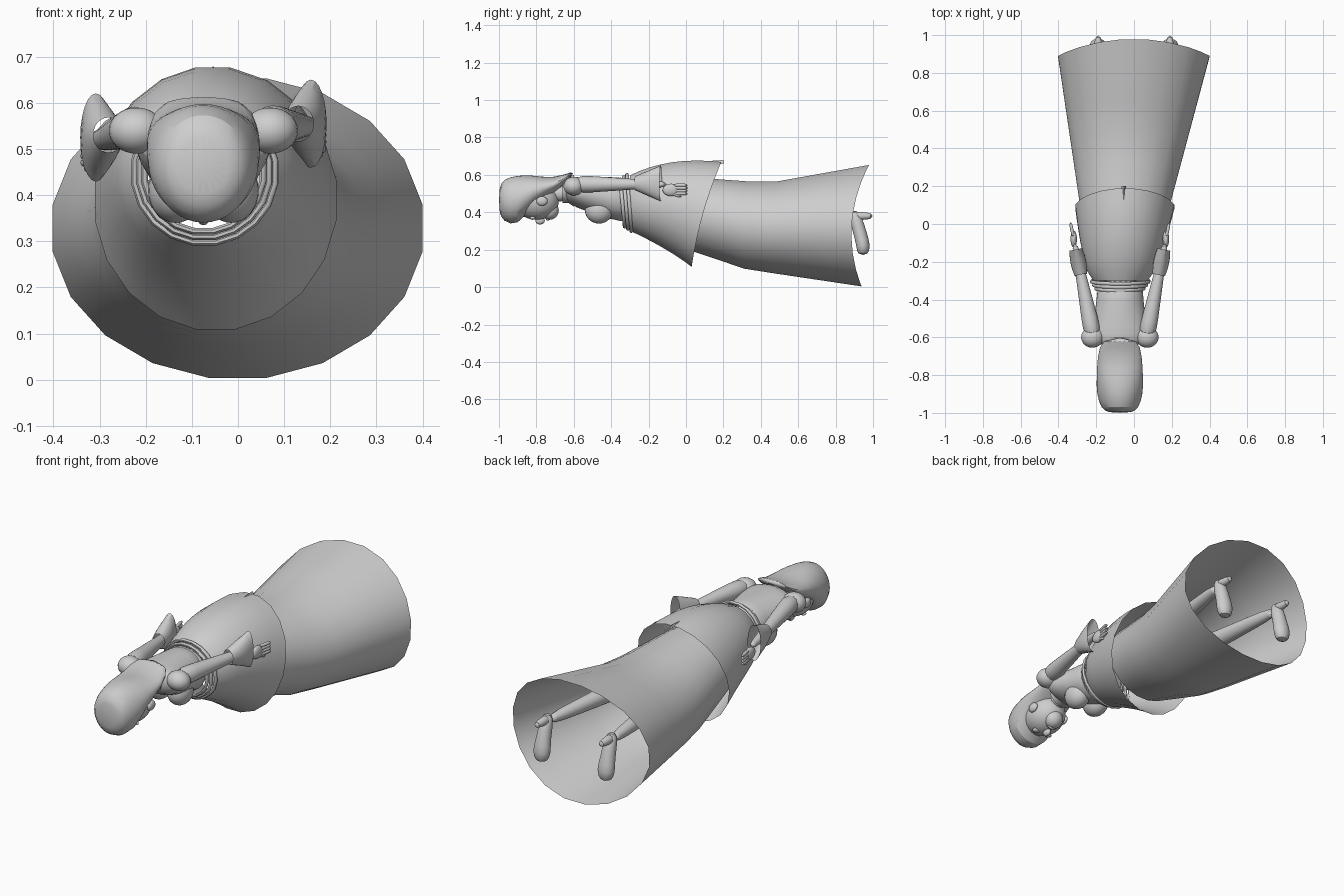
import bpy, bmesh, math
from mathutils import Vector

cube = bpy.data.objects.get("Cube")
if cube:
    bpy.data.objects.remove(cube, do_unlink=True)

grey = bpy.data.materials.new("plain grey")
grey.use_nodes = True
grey.diffuse_color = (0.62, 0.62, 0.62, 1)
grey.node_tree.nodes["Principled BSDF"].inputs["Base Color"].default_value = grey.diffuse_color


def centre(y):
    """Sideways position of the slightly leaning body line."""
    return max(-0.075, 0.06 * (y - 0.9))


def finish(name, bm, subdivided=False):
    mesh = bpy.data.meshes.new(name)
    bm.normal_update()
    bm.to_mesh(mesh)
    bm.free()
    part = bpy.data.objects.new(name, mesh)
    bpy.context.collection.objects.link(part)
    mesh.materials.append(grey)
    if subdivided:
        part.modifiers.new("Smooth", "SUBSURF")
    bpy.ops.object.select_all(action="DESELECT")
    part.select_set(True)
    bpy.context.view_layer.objects.active = part
    bpy.ops.object.shade_smooth_by_angle(angle=math.radians(50))
    return part


def bridge(bm, rings, capped):
    for first, second in zip(rings, rings[1:]):
        for i in range(len(first)):
            bm.faces.new((first[i - 1], first[i], second[i], second[i - 1]))
    if capped:
        bm.faces.new(rings[0])
        bm.faces.new(rings[-1])
    bmesh.ops.recalc_face_normals(bm, faces=bm.faces)


def circle(sides):
    """Sine and cosine pairs around a full turn."""
    angles = [math.tau * (i + 0.5) / sides for i in range(sides)]
    return [(math.sin(angle), math.cos(angle)) for angle in angles]


def loft(name, sections, capped=False, subdivided=False):
    """Ellipses along y, each given as (y, bottom, top, half width, slant, bow)."""
    bm, rings = bmesh.new(), []
    for y, bottom, top, half, *shape in sections:
        slant, bow = shape or (0, 0)
        middle, height = (top + bottom) / 2, (top - bottom) / 2
        rings.append([bm.verts.new((centre(y) + half * c, y + slant * s + bow * s * s,
                                    middle + height * s)) for s, c in circle(20)])
    bridge(bm, rings, capped)
    return finish(name, bm, subdivided)


def tube(name, path, capped=True):
    """Tube along points given as (x, y, z, side radius, optional height radius)."""
    bm, rings = bmesh.new(), []
    points = [Vector(p[:3]) for p in path]
    for k, (point, entry) in enumerate(zip(points, path)):
        ahead, behind = points[min(k + 1, len(points) - 1)], points[max(k - 1, 0)]
        tangent = (ahead - behind).normalized()
        up = Vector((1, 0, 0)).cross(tangent).normalized()
        across = tangent.cross(up)
        rings.append([bm.verts.new(point + across * entry[3] * c + up * entry[-1] * s)
                      for s, c in circle(12)])
    bridge(bm, rings, capped)
    return finish(name, bm, subdivided=True)


def ball(name, location, radii):
    bm = bmesh.new()
    bmesh.ops.create_uvsphere(bm, u_segments=24, v_segments=16, radius=1)
    bmesh.ops.scale(bm, vec=radii, verts=bm.verts)
    bmesh.ops.translate(bm, vec=location, verts=bm.verts)
    return finish(name, bm)


def long_skirt_section(fraction):
    hem = 0.885
    y = hem * fraction
    bottom = 0.16 * (hem - y) + 0.2 * max(0, 0.3 - y)
    top = 0.56 + 0.2 * max(0, y - 0.4) + 0.08 * max(0, 0.4 - y)
    return y, bottom, top, 0.22 + 0.21 * y, 0.02 * fraction, 0.075 * fraction


def over_skirt_section(fraction):
    y = 0.39 * fraction - 0.3
    half = 0.145 + 0.12 * fraction ** 0.6
    return y, 0.15 - y / 2, 0.68 - 0.9 * y * y, half, 0.08 * fraction ** 2, 0.02 * fraction


# Long open skirt and the shorter skirt over it
loft("long_skirt", [long_skirt_section(step / 6) for step in range(7)])
loft("over_skirt", [over_skirt_section(step / 8) for step in range(9)])

# Narrow pleat at the back of the over skirt
bm = bmesh.new()
bmesh.ops.create_cone(bm, segments=3, radius1=0.015, radius2=0, depth=0.2, cap_ends=True)
bmesh.ops.rotate(bm, matrix=Vector((0, 0, 1)).rotation_difference(Vector((0, -1, 0))).to_matrix(),
                 verts=bm.verts)
bmesh.ops.translate(bm, vec=(centre(0), 0.1, 0.665), verts=bm.verts)
finish("back_pleat", bm)

# Rounded waist bands, growing towards the skirt
for band in range(3):
    sections = []
    for s, c in circle(8):
        radius = 0.13 + 0.012 * band + 0.008 * s
        y = 0.018 * band - 0.34 + 0.01 * c
        sections.append((y, 0.45 - radius, 0.45 + radius, radius, -0.012, 0))
    loft("waist_band", sections + sections[:1])

# Torso and bust
loft("torso", [(-0.65, 0.48, 0.57, 0.08), (-0.62, 0.44, 0.59, 0.15), (-0.55, 0.41, 0.59, 0.15),
               (-0.4, 0.36, 0.59, 0.12), (-0.28, 0.33, 0.59, 0.13)],
     capped=True, subdivided=True)

# Neck and open collar
middle = centre(-1)
tube("neck", [(middle, -0.6, 0.5, 0.05), (middle, -0.75, 0.5, 0.045)])
loft("collar", [(-0.6, 0.43, 0.6, 0.085), (-0.63, 0.45, 0.59, 0.07), (-0.66, 0.45, 0.58, 0.08)])

# Head, facing down
ball("face", (middle, -0.8, 0.46), (0.1, 0.12, 0.1))
ball("chin", (middle, -0.73, 0.41), (0.05, 0.05, 0.05))
ball("nose", (middle, -0.78, 0.355), (0.015, 0.025, 0.02))
ball("mouth", (middle, -0.74, 0.365), (0.025, 0.01, 0.01))

# Hair cap sweeping back to a thin flipped edge
loft("hair", [(-1, 0.4, 0.53, 0.06), (-0.98, 0.35, 0.58, 0.1), (-0.9, 0.32, 0.6, 0.125),
              (-0.82, 0.44, 0.6, 0.125), (-0.7, 0.5, 0.58, 0.12), (-0.6, 0.6, 0.625, 0.1)],
     capped=True, subdivided=True)


def paired_parts(side, prefix, drop):
    """Bust, eye, ear, arm, hand, leg and shoe on one side of the body."""
    def beside(distance, y, z):
        return middle + side * distance, y, z

    def on_arm(y, z):
        lowered = z - drop * min(1, (y + 0.6) / 0.4)
        return beside(0.26 + 0.2 * y, y, lowered)

    ball(prefix + "bust", beside(0.06, -0.465, 0.41), (0.06, 0.075, 0.07))
    ball(prefix + "eye", beside(0.04, -0.82, 0.37), (0.02, 0.015, 0.01))
    ball(prefix + "ear", beside(0.1, -0.77, 0.46), (0.015, 0.03, 0.025))

    # Sleeved arm tapering from the shoulder
    ball(prefix + "shoulder", beside(0.145, -0.6, 0.54), (0.06, 0.055, 0.05))
    stations = [step / 10 - 0.6 for step in range(6)]
    tube(prefix + "arm", [(*on_arm(y, 0.55), 0.01 - 0.07 * y) for y in stations])

    # Flared open cuff
    cuff = []
    for step in range(4):
        width = 0.035 + 0.01 * math.sin(step)
        cuff.append((*on_arm(0.045 * step - 0.27, 0.555), width, 0.04 + 0.02 * step))
    tube(prefix + "cuff", cuff, capped=False)

    # Hand with four fingers and a thumb
    ball(prefix + "palm", on_arm(-0.08, 0.52), (0.017, 0.045, 0.033))
    for finger in range(4):
        z = 0.545 - 0.015 * finger
        tube(prefix + "finger", [(*on_arm(y, z), 0.009) for y in (-0.07, -0.03, 0.01)])
    tube(prefix + "thumb", [(*on_arm(-0.1, 0.51), 0.01), (*on_arm(-0.02, 0.48), 0.008)])

    # Leg spreading towards the ankle
    leg = []
    for step in range(6):
        t = step / 5
        x = side * (0.08 + 0.11 * t) - 0.06 * (1 - t)
        leg.append((x, 0.9 * t, 0.4 - 0.03 * t, 0.07 - 0.043 * t))
    tube(prefix + "leg", leg)

    # Shoe pointing down, with a raised heel
    x = 0.19 * side
    tube(prefix + "shoe", [(x, 0.89, 0.41, 0.02), (x, 0.91, 0.36, 0.037), (x, 0.93, 0.29, 0.036),
                           (x, 0.95, 0.22, 0.052, 0.04), (x, 0.945, 0.17, 0.03)])
    tube(prefix + "heel", [(x, 0.9, 0.38, 0.03), (x, 0.94, 0.38, 0.02), (x, 1, 0.38, 0.018)])


paired_parts(1, "left_", 0)
paired_parts(-1, "right_", 0.03)
